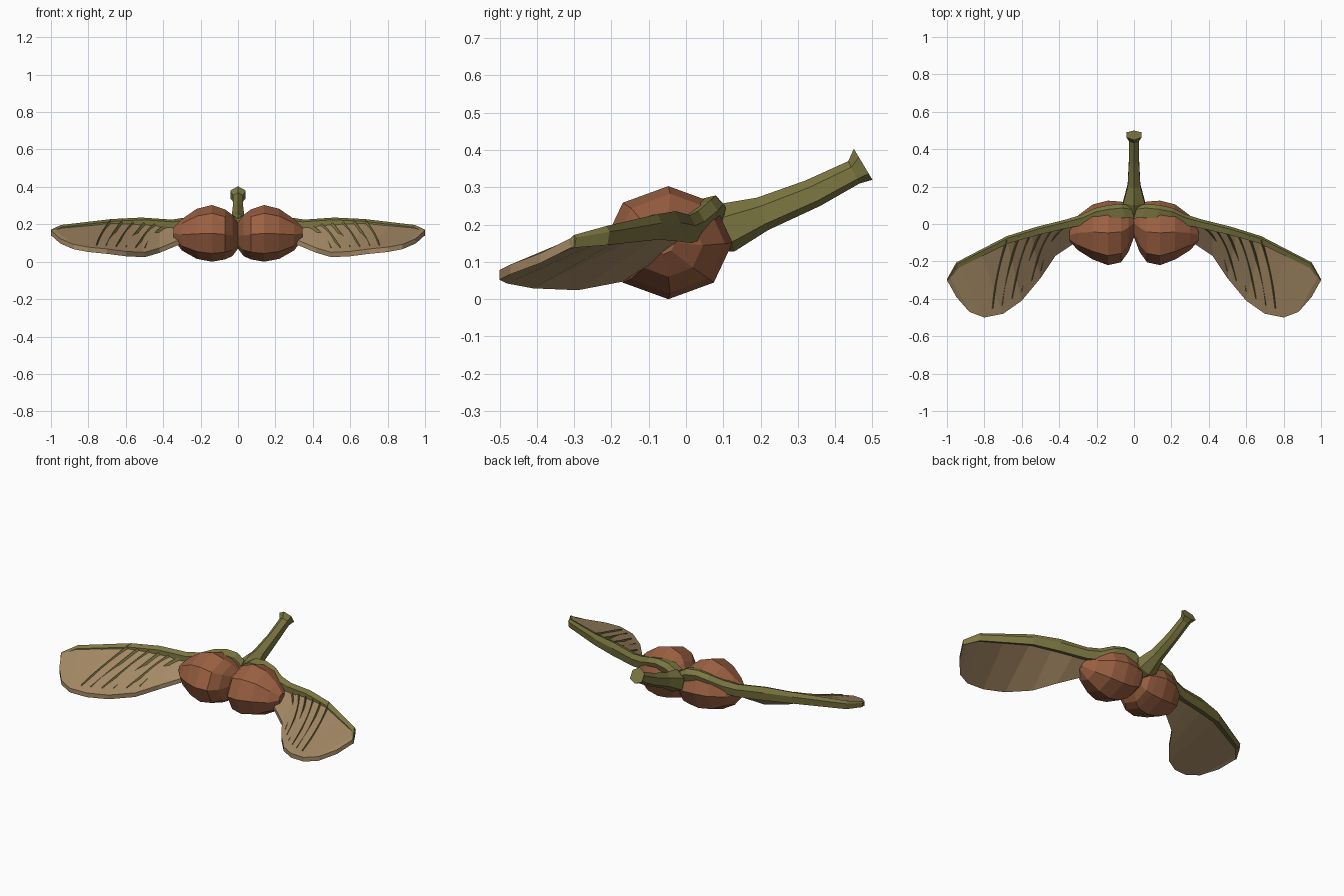
import bpy, bmesh, math
from mathutils import Vector


def material(name, rgb):
    m = bpy.data.materials.new(name)
    m.diffuse_color = (*rgb, 1)
    return m


BROWN = material("seed brown", (0.33, 0.118, 0.055))
OLIVE = material("stem olive", (0.205, 0.188, 0.055))
TAN = material("wing tan", (0.37, 0.25, 0.13))


def loft(name, rings, mat, mirror=True):
    """Skin a list of equal-sized closed rings and cap both ends."""
    bm = bmesh.new()
    vs = [[bm.verts.new(p) for p in r] for r in rings]
    n = len(rings[0])
    for a, b in zip(vs, vs[1:]):
        for i in range(n):
            j = (i + 1) % n
            bm.faces.new((a[i], a[j], b[j], b[i]))
    bm.faces.new(vs[0])
    bm.faces.new(vs[-1])
    bmesh.ops.recalc_face_normals(bm, faces=bm.faces)
    me = bpy.data.meshes.new(name)
    bm.to_mesh(me)
    bm.free()
    me.materials.append(mat)
    ob = bpy.data.objects.new(name, me)
    bpy.context.collection.objects.link(ob)
    if mirror:
        ob.modifiers.new("mirror", 'MIRROR').use_mirror_merge = False
    return ob


# Seed lobes: eight-sided rings along x (x, y min, y max, z min, z max)
seed = [(0.0, -0.07, 0.08, 0.07, 0.21), (0.03, -0.15, 0.11, 0.03, 0.25),
        (0.07, -0.205, 0.12, 0.012, 0.28), (0.14, -0.22, 0.125, 0.0, 0.303),
        (0.22, -0.19, 0.105, 0.015, 0.283), (0.30, -0.14, 0.045, 0.06, 0.228),
        (0.345, -0.09, -0.03, 0.12, 0.185)]
rings = []
for x, y0, y1, z0, z1 in seed:
    rings.append([(x, (y0 + y1) / 2 + (y1 - y0) / 2 * math.sin(k * math.pi / 4),
                   (z0 + z1) / 2 + (z1 - z0) / 2 * math.cos(k * math.pi / 4))
                  for k in range(8)])
loft("seed_lobes", rings, BROWN)

# Wing blade: stations from leading edge to trailing edge
lead = [(0.28, 0.02, 0.185), (0.42, -0.01, 0.195), (0.55, -0.045, 0.20),
        (0.68, -0.085, 0.20), (0.82, -0.155, 0.185), (0.94, -0.22, 0.172),
        (0.985, -0.28, 0.16), (1.0, -0.30, 0.155)]
trail = [(0.30, -0.09, 0.11), (0.42, -0.17, 0.06), (0.50, -0.29, 0.037),
         (0.60, -0.41, 0.042), (0.70, -0.48, 0.055), (0.80, -0.50, 0.065),
         (0.88, -0.47, 0.08), (0.95, -0.39, 0.11)]
lead = [Vector(p) for p in lead]
trail = [Vector(p) for p in trail]
UP = Vector((0, 0, 0.013))
loft("wing_blades", [(a + UP, b + UP, b - UP, a - UP) for a, b in zip(lead, trail)], TAN)


def on_blade(u, v):
    i = min(int(u), len(lead) - 2)
    return lead[i].lerp(lead[i + 1], u - i).lerp(trail[i].lerp(trail[i + 1], u - i), v)


# Raised veins fanning outward across the top of the blade
for k, u in enumerate((0.5, 1.0, 1.5, 2.0, 2.5, 3.0)):
    rings = []
    for s in range(9):
        v = 0.88 * s / 8
        p = on_blade(u + 1.6 * v, v) + UP
        w = 0.011 * (1 - 0.5 * v)
        rings.append([p + Vector((-w, 0, -0.008)), p + Vector((0, 0, 0.016 * (1 - 0.6 * v))),
                      p + Vector((w, 0, -0.008))])
    loft(f"wing_vein_{k + 1}", rings, OLIVE)

# Leading-edge spine: over the seed, then along the wing (x, y back, width, z min, z max)
spine = [(0.02, 0.10, 0.07, 0.17, 0.24), (0.07, 0.108, 0.075, 0.20, 0.272),
         (0.14, 0.10, 0.07, 0.21, 0.278), (0.21, 0.085, 0.065, 0.19, 0.265),
         (0.28, 0.05, 0.055, 0.16, 0.237), (0.36, 0.025, 0.045, 0.15, 0.225),
         (0.52, -0.015, 0.042, 0.155, 0.236), (0.68, -0.065, 0.038, 0.16, 0.228),
         (0.95, -0.205, 0.03, 0.145, 0.196), (1.0, -0.295, 0.018, 0.138, 0.172)]
rings = []
for x, y, w, z0, z1 in spine:
    rings.append([(x, y, (z0 + z1) / 2 + 0.01), (x - 0.1 * w, y - 0.3 * w, z1),
                  (x - 0.3 * w, y - w, z1 - 0.012), (x - 0.3 * w, y - w, z0 + 0.01),
                  (x, y - 0.2 * w, z0)])
loft("wing_spines", rings, OLIVE)

# Stem: six-sided, flared at the free end (top y, z, bottom y, z, half width)
stem = [(0.04, 0.225, 0.06, 0.13, 0.035), (0.10, 0.257, 0.13, 0.128, 0.058),
        (0.19, 0.272, 0.22, 0.185, 0.034), (0.32, 0.318, 0.36, 0.25, 0.027),
        (0.435, 0.37, 0.465, 0.31, 0.027), (0.45, 0.403, 0.50, 0.32, 0.041)]
rings = []
for yt, zt, yb, zb, w in stem:
    top, bot = Vector((0, yt, zt)), Vector((0, yb, zb))
    side = Vector((w, 0, 0))
    a, b = top.lerp(bot, 0.27), top.lerp(bot, 0.8)
    rings.append([top, a + side, b + side, bot, b - side, a - side])
loft("stem", rings, OLIVE, mirror=False)
